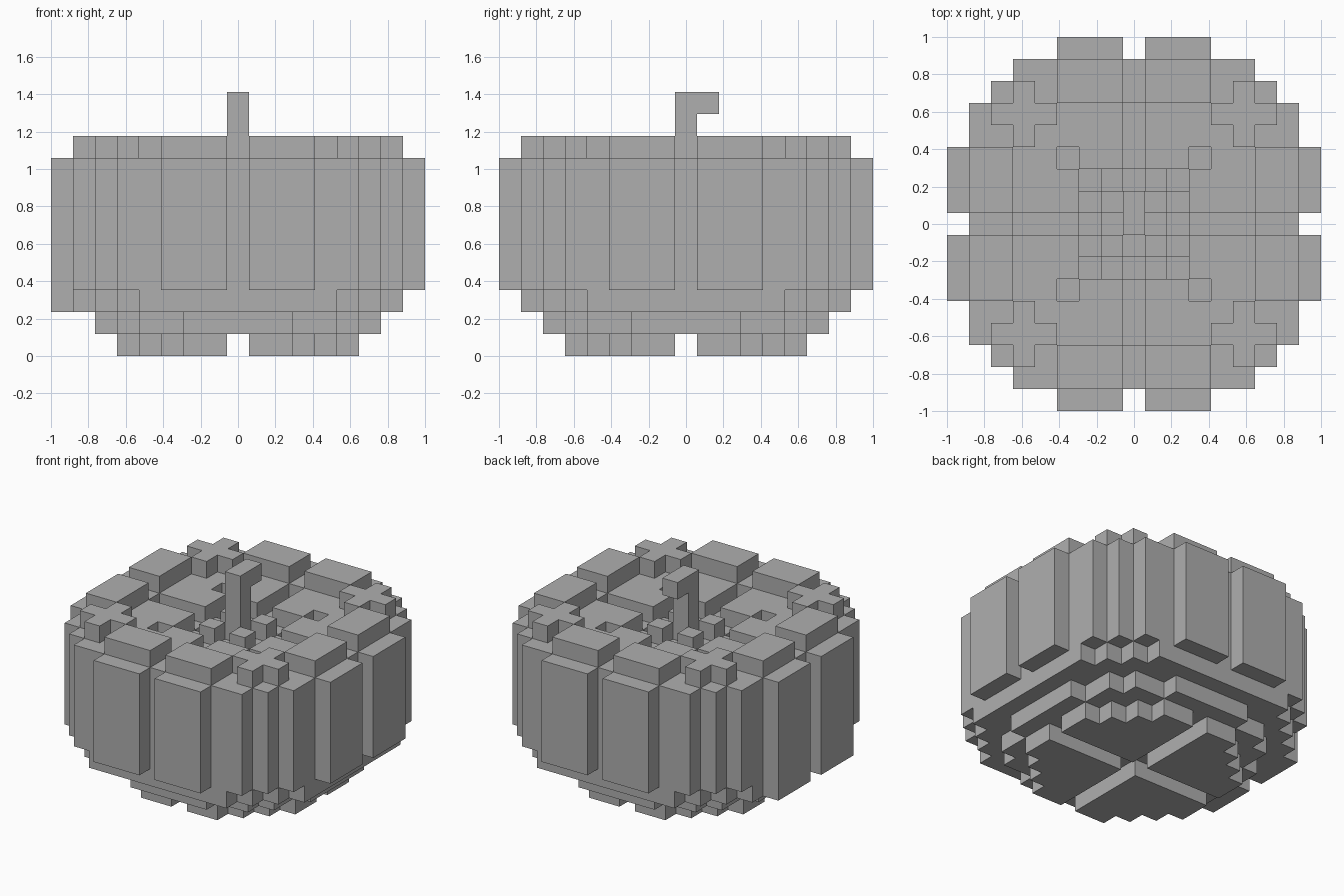
import bpy, bmesh
from mathutils import Vector

if "Cube" in bpy.data.objects:
    bpy.data.objects.remove(bpy.data.objects["Cube"], do_unlink=True)

U = 2 / 17  # block size

grey = bpy.data.materials.new("plain grey")
grey.use_nodes = True
COLOUR = (0.43, 0.43, 0.43, 1)
grey.diffuse_color = COLOUR
grey.node_tree.nodes["Principled BSDF"].inputs["Base Color"].default_value = COLOUR


def outline(steps):
    """Stepped round slab: steps[n] is the half width at each |x| column."""
    return {(x, y) for x in range(-8, 9) for y in range(-8, 9)
            if abs(x) < len(steps) and abs(y) <= steps[abs(x)]}


def top_height(x, y):
    """Height of the body top, dipping in steps around the stem."""
    a, b = sorted((abs(x), abs(y)))
    if b <= 2:
        return {(0, 0): 8, (0, 1): 8, (1, 1): 9, (1, 2): 8}.get((a, b), 7)
    if (a, b) == (3, 3) or (a == 0 and b <= 5):
        return 8
    return 9


# Body: stepped underside, straight wall, dipped top
slabs = [outline([5, 5, 5, 4, 3, 2]),
         outline([6, 6, 6, 5, 5, 4, 2]),
         outline([7, 7, 7, 7, 7, 6, 5, 4])]
wall = outline([7, 7, 7, 7, 7, 7, 6, 5])
parts = {"body": set(), "ribs": set(), "rim_blocks": set(),
         "corner_crosses": set(), "stem": set()}
for z, slab in enumerate(slabs):
    parts["body"] |= {(x, y, z) for x, y in slab if z or (x and y)}
parts["body"] |= {(x, y, z) for x, y in wall for z in range(3, top_height(x, y))}

# Ribs and rim blocks: a pair on each of the four sides
for t in (-3, -2, -1, 1, 2, 3):
    for s in (-1, 1):
        for z in range(3, 9):
            parts["ribs"] |= {(t, 8 * s, z), (8 * s, t, z)}
        for r in (6, 7):
            parts["rim_blocks"] |= {(t, r * s, 9), (r * s, t, 9)}
    parts["ribs"].add((-8, t, 2))

# Crosses on the four corners
for sx in (-1, 1):
    for sy in (-1, 1):
        for dx, dy in ((0, 0), (1, 0), (-1, 0), (0, 1), (0, -1)):
            parts["corner_crosses"].add((sx * (5 + dx), sy * (5 + dy), 9))

# Stem with a hook to the back
parts["stem"] = {(0, 0, z) for z in range(8, 12)} | {(0, 1, 11)}

everything = set().union(*parts.values())


def build(name, cells):
    """Make one object from the outer faces of its blocks."""
    bm = bmesh.new()
    for cell in sorted(cells):
        centre = Vector(cell) + Vector((0, 0, 0.5))
        for axis in range(3):
            for sign in (-1, 1):
                n = Vector((0, 0, 0))
                n[axis] = sign
                if tuple(int(c + d) for c, d in zip(cell, n)) in everything:
                    continue
                u = Vector((0, 0, 0))
                u[(axis + 1) % 3] = 0.5
                v = n.cross(u)
                mid = centre + n / 2
                bm.faces.new([bm.verts.new((mid + p) * U)
                              for p in (-u - v, u - v, u + v, v - u)])
    bmesh.ops.remove_doubles(bm, verts=bm.verts, dist=U / 100)
    mesh = bpy.data.meshes.new(name)
    bm.to_mesh(mesh)
    bm.free()
    mesh.materials.append(grey)
    obj = bpy.data.objects.new(name, mesh)
    bpy.context.collection.objects.link(obj)


for name, cells in parts.items():
    build(name, cells)
